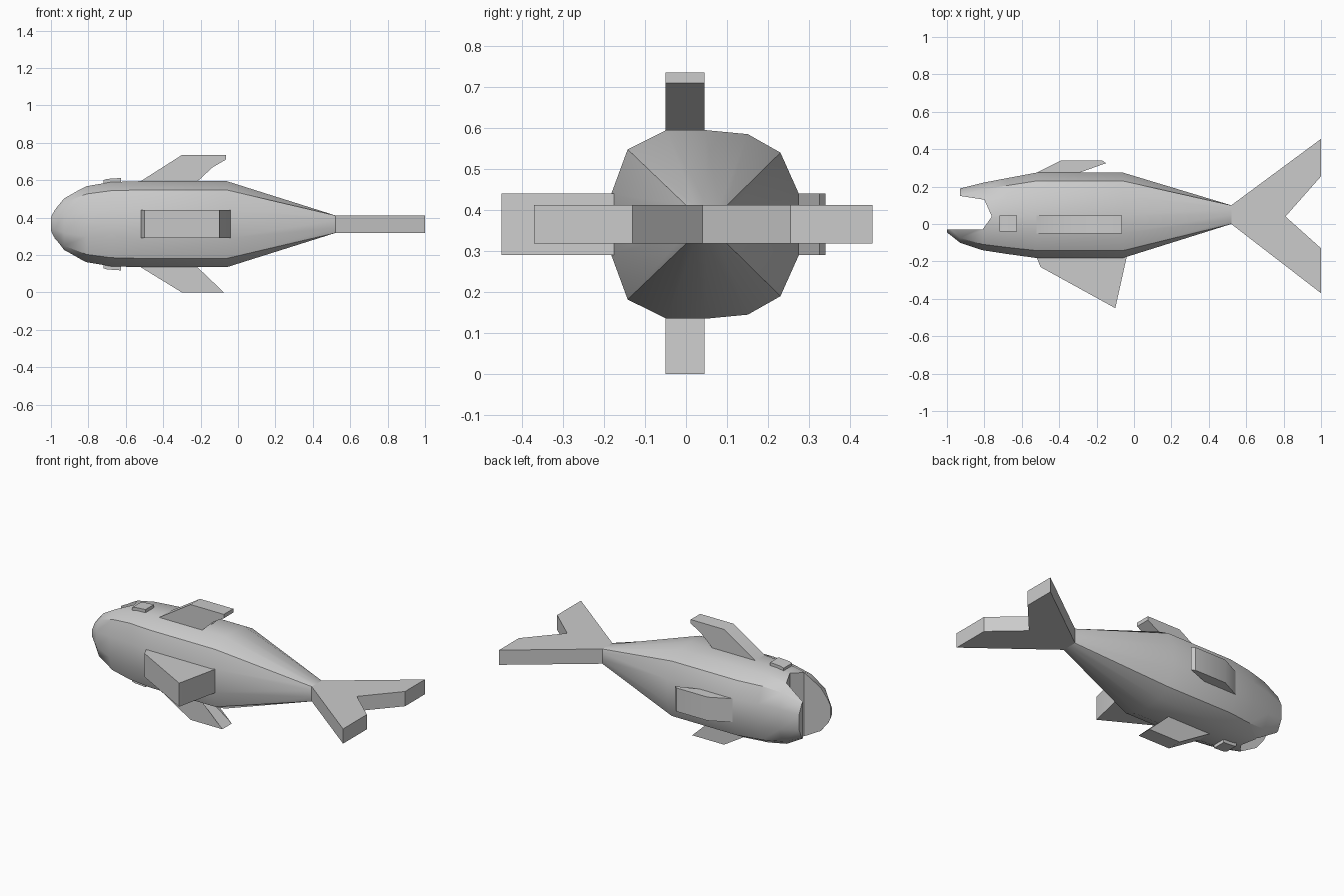
import bpy, bmesh, math

if "Cube" in bpy.data.objects:
    bpy.data.objects.remove(bpy.data.objects["Cube"])

CZ = 0.365  # mid-plane height of the fish lying on its side


def finish(name, bm, smooth=True):
    bmesh.ops.recalc_face_normals(bm, faces=bm.faces)
    me = bpy.data.meshes.new(name)
    bm.to_mesh(me)
    bm.free()
    ob = bpy.data.objects.new(name, me)
    bpy.context.collection.objects.link(ob)
    if smooth:
        shade(ob)
    return ob


def shade(ob):
    bpy.ops.object.select_all(action='DESELECT')
    ob.select_set(True)
    bpy.context.view_layer.objects.active = ob
    bpy.ops.object.shade_smooth_by_angle(angle=math.radians(35))


def prism(name, outline, place, a, b, smooth=True):
    """Extrude a 2D outline from depth a to b; place(u, v, depth) gives 3D."""
    bm = bmesh.new()
    lo = [bm.verts.new(place(u, v, a)) for u, v in outline]
    hi = [bm.verts.new(place(u, v, b)) for u, v in outline]
    n = len(outline)
    bm.faces.new(lo)
    bm.faces.new(hi)
    for i in range(n):
        j = (i + 1) % n
        bm.faces.new((lo[i], lo[j], hi[j], hi[i]))
    bmesh.ops.triangulate(bm, faces=[f for f in bm.faces if len(f.verts) > 4])
    return finish(name, bm, smooth)


def plan(u, v, d):
    return (u, v, d)


# Body: one rounded section lofted along x
half = [(-0.185, 0.075), (-0.145, 0.183), (-0.05, 0.23), (0.045, 0.23),
        (0.15, 0.22), (0.23, 0.175), (0.275, 0.075)]
ring = half + [(y, -z) for y, z in reversed(half)]
ring = [((y - 0.045) / 0.46, z / 0.23) for y, z in ring]
# x, low y, high y, half width in z
stations = [(-1.0, -0.045, 0.17, 0.05), (-0.98, -0.06, 0.18, 0.09),
            (-0.93, -0.1, 0.19, 0.145), (-0.81, -0.14, 0.22, 0.203),
            (-0.68, -0.16, 0.245, 0.225), (-0.52, -0.182, 0.275, 0.23),
            (-0.06, -0.182, 0.275, 0.23), (0.52, 0.0, 0.1, 0.047)]


def clamp(v, m):
    return max(-m, min(m, v))


bm = bmesh.new()
rings = []
for x, lo, hi, w in stations:
    k = 1.4 if x > 0.5 else 1.0  # tail root becomes square
    rings.append([bm.verts.new((x, (lo + hi) / 2 + clamp(p * k, 0.5) * (hi - lo),
                                CZ + clamp(q * k, 1.0) * w)) for p, q in ring])
n = len(ring)
for r, s in zip(rings, rings[1:]):
    for i in range(n):
        j = (i + 1) % n
        bm.faces.new((r[i], r[j], s[j], s[i]))
bm.faces.new(rings[0])
bm.faces.new(rings[-1])
body = finish("body", bm, False)

# Open mouth cut through the head
mouth = prism("mouth_cutter",
              [(-1.1, -0.03), (-0.81, -0.03), (-0.76, 0.04), (-0.8, 0.13),
               (-0.93, 0.15), (-0.93, 0.3), (-1.1, 0.3)], plan, -0.1, 0.9, False)
mouth.hide_render = True
mod = body.modifiers.new("mouth", 'BOOLEAN')
mod.operation = 'DIFFERENCE'
mod.solver = 'EXACT'
mod.object = mouth
bpy.context.view_layer.objects.active = body
bpy.ops.object.modifier_apply(modifier="mouth")
bpy.data.objects.remove(mouth)
shade(body)

# Forked tail
prism("tail_fin", [(0.52, 0.1), (1, 0.455), (1, 0.255), (0.81, 0.04),
                   (1, -0.13), (1, -0.37), (0.52, 0.0)], plan, 0.318, 0.412)

# Back and belly fins
prism("back_fin", [(-0.52, 0.22), (-0.52, 0.275), (-0.39, 0.34), (-0.17, 0.34),
                   (-0.15, 0.325), (-0.29, 0.275), (-0.29, 0.22)], plan, 0.29, 0.44)
prism("belly_fin", [(-0.52, -0.12), (-0.52, -0.18), (-0.5, -0.23), (-0.1, -0.45),
                    (-0.04, -0.18), (-0.04, -0.12)], plan, 0.29, 0.44)

# Side fins and eyes, mirrored on both sides
for side, sgn, tip in (("upper", 1, 0.37), ("lower", -1, 0.365)):
    def flank(u, v, d, sgn=sgn):
        return (u, d, CZ + sgn * v)
    end = [(-0.065, 0.37), (-0.065, 0.345)] if sgn > 0 else [(-0.075, 0.365)]
    prism(side + "_side_fin", [(-0.52, 0.17), (-0.52, 0.23), (-0.3, tip)] + end +
          [(-0.28, 0.22), (-0.28, 0.17)], flank, -0.05, 0.045)
    prism(side + "_eye", [(-0.72, 0.17), (-0.72, 0.235), (-0.7, 0.242),
                          (-0.625, 0.247), (-0.625, 0.17)], flank, -0.04, 0.045)
